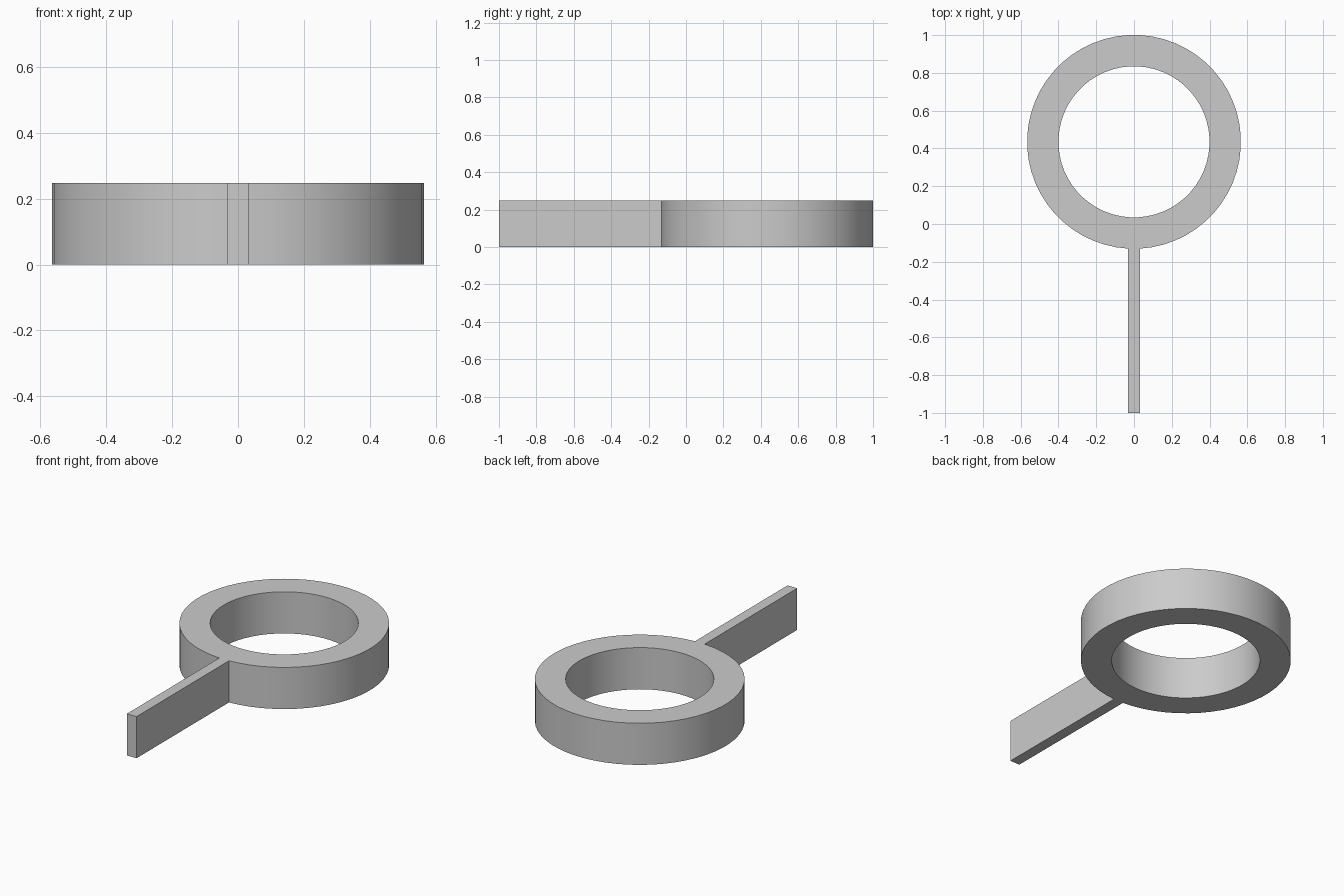
import bpy, bmesh, math

cube = bpy.data.objects.get("Cube")
if cube:
    bpy.data.objects.remove(cube)

OUTER, INNER, HEIGHT = 0.566, 0.40, 0.248
CENTRE_Y, TIP_Y = 0.435, -1.0
SEGMENTS = 56  # one outer facet is exactly the handle's width

grey = bpy.data.materials.new("plain_grey")
grey.use_nodes = True
colour = (0.6, 0.6, 0.6, 1)
grey.diffuse_color = colour
grey.node_tree.nodes["Principled BSDF"].inputs["Base Color"].default_value = colour

bm = bmesh.new()


def circle(radius, z):
    step = math.tau / SEGMENTS
    return [bm.verts.new((radius * math.sin((i - 0.5) * step),
                          CENTRE_Y - radius * math.cos((i - 0.5) * step), z))
            for i in range(SEGMENTS)]


# Ring: a rectangular section swept round, first facet facing the front
loops = [circle(OUTER, 0), circle(OUTER, HEIGHT), circle(INNER, HEIGHT), circle(INNER, 0)]
front_facet = None
for k in range(4):
    a, b = loops[k], loops[(k + 1) % 4]
    for i in range(SEGMENTS):
        j = (i + 1) % SEGMENTS
        face = bm.faces.new((a[i], a[j], b[j], b[i]))
        if k == 0 and i == 0:
            front_facet = face
bmesh.ops.recalc_face_normals(bm, faces=bm.faces[:])

# Handle: the front facet drawn out to the tip
result = bmesh.ops.extrude_face_region(bm, geom=[front_facet])
if front_facet.is_valid:
    bm.faces.remove(front_facet)
for item in result["geom"]:
    if isinstance(item, bmesh.types.BMVert):
        item.co.y = TIP_Y
bmesh.ops.recalc_face_normals(bm, faces=bm.faces[:])

mesh = bpy.data.meshes.new("ring_with_handle")
bm.to_mesh(mesh)
bm.free()
mesh.materials.append(grey)
ring = bpy.data.objects.new("ring_with_handle", mesh)
bpy.context.collection.objects.link(ring)

# Smooth round walls, crisp rims
bpy.ops.object.select_all(action="DESELECT")
ring.select_set(True)
bpy.context.view_layer.objects.active = ring
bpy.ops.object.shade_smooth_by_angle(angle=math.radians(30))
